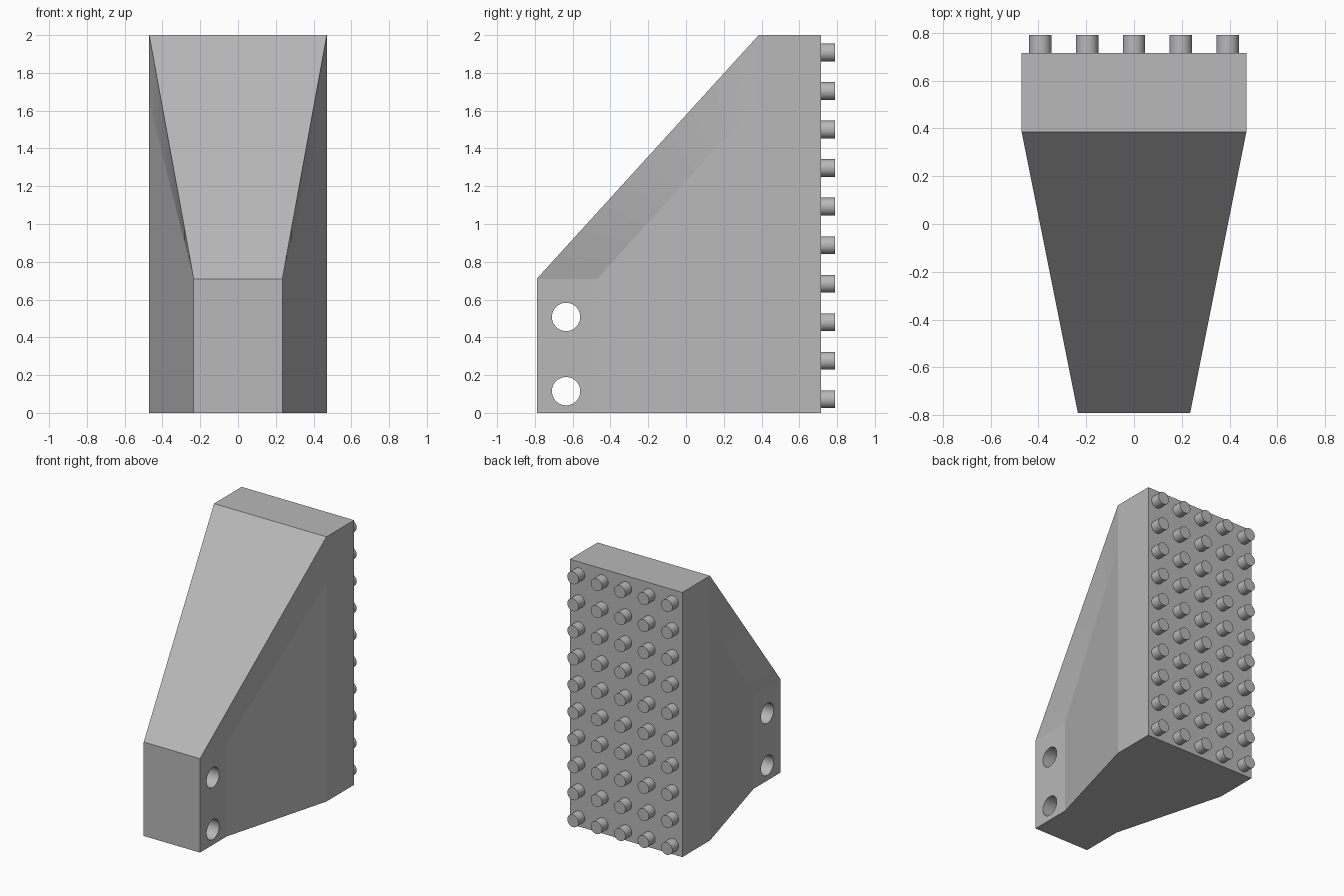
import bpy, bmesh, math
from mathutils import Vector

if "Cube" in bpy.data.objects:
    bpy.data.objects.remove(bpy.data.objects["Cube"])

grey = bpy.data.materials.new("light_grey")
grey.use_nodes = True
colour = (0.48, 0.48, 0.48, 1)
grey.diffuse_color = colour
grey.node_tree.nodes["Principled BSDF"].inputs["Base Color"].default_value = colour


def make_object(name, bm):
    mesh = bpy.data.meshes.new(name)
    bm.to_mesh(mesh)
    bm.free()
    mesh.materials.append(grey)
    obj = bpy.data.objects.new(name, mesh)
    bpy.context.collection.objects.link(obj)
    return obj


def cylinder(name, radius, depth, location, axis, sides):
    bm = bmesh.new()
    bmesh.ops.create_cone(bm, cap_ends=True, segments=sides, radius1=radius,
                          radius2=radius, depth=depth)
    for f in bm.faces:
        f.smooth = len(f.verts) == 4
    for e in bm.edges:
        e.smooth = all(len(f.verts) == 4 for f in e.link_faces)
    obj = make_object(name, bm)
    obj.rotation_euler = Vector(axis).to_track_quat('Z', 'Y').to_euler()
    obj.location = location
    return obj


# Main dimensions
NARROW, WIDE = 0.235, 0.47
FRONT, BEND, CREST, BACK = -0.79, -0.47, 0.385, 0.715
NOSE_Z, FLANK_Z, TOP = 0.71, 1.65, 2.0
STEPS = 10

# Wedge body: each side has a nose, a flared flank, a twisted chamfer and a rear slab
bm = bmesh.new()


def body_side(s):
    def vert(x, y, z):
        return bm.verts.new((s * x, y, z))

    def rail(start, end):
        start, end = Vector(start), Vector(end)
        return [vert(*start.lerp(end, i / STEPS)) for i in range(STEPS + 1)]

    base = [vert(NARROW, FRONT, 0), vert(NARROW, BEND, 0),
            vert(WIDE, CREST, 0), vert(WIDE, BACK, 0)]
    upper = rail((NARROW, FRONT, NOSE_Z), (WIDE, CREST, TOP))
    lower = rail((NARROW, BEND, NOSE_Z), (WIDE, CREST, FLANK_Z))
    corner = vert(WIDE, BACK, TOP)
    bm.faces.new([base[0], base[1], lower[0], upper[0]])
    bm.faces.new([base[1], base[2]] + lower[::-1])
    bm.faces.new([base[2], base[3], corner, upper[-1], lower[-1]])
    for i in range(STEPS):
        bm.faces.new([lower[i], lower[i + 1], upper[i + 1], upper[i]])
    return base, upper, corner


base_l, upper_l, corner_l = body_side(1)
base_r, upper_r, corner_r = body_side(-1)
bm.faces.new(base_l + base_r[::-1])
bm.faces.new([base_l[0], upper_l[0], upper_r[0], base_r[0]])
bm.faces.new(upper_l + upper_r[::-1])
bm.faces.new([upper_l[-1], corner_l, corner_r, upper_r[-1]])
bm.faces.new([base_l[3], corner_l, corner_r, base_r[3]])
bmesh.ops.recalc_face_normals(bm, faces=bm.faces[:])
body = make_object("wedge_body", bm)

# Two cross holes through the nose
for i, z in enumerate((0.115, 0.508)):
    cutter = cylinder(f"hole_cutter_{i + 1}", 0.075, 1, (0, -0.635, z), (1, 0, 0), 48)
    cutter.hide_render = True
    cutter.hide_set(True)
    cutter.display_type = 'WIRE'
    cut = body.modifiers.new(f"cross_hole_{i + 1}", 'BOOLEAN')
    cut.operation = 'DIFFERENCE'
    cut.solver = 'EXACT'
    cut.object = cutter

# Apply the cuts and remove the cutters
bpy.context.view_layer.update()
cut_mesh = bpy.data.meshes.new_from_object(
    body.evaluated_get(bpy.context.evaluated_depsgraph_get()))
cutters = [m.object for m in body.modifiers]
body.modifiers.clear()
body.data = cut_mesh
for cutter in cutters:
    bpy.data.objects.remove(cutter)

# Grid of round studs on the back
for row in range(10):
    for col in range(5):
        cylinder(f"stud_{row + 1}_{col + 1}", 0.047, 0.085,
                 ((col - 2) * 0.196, 0.7475, 0.072 + row * 0.204), (0, 1, 0), 32)
